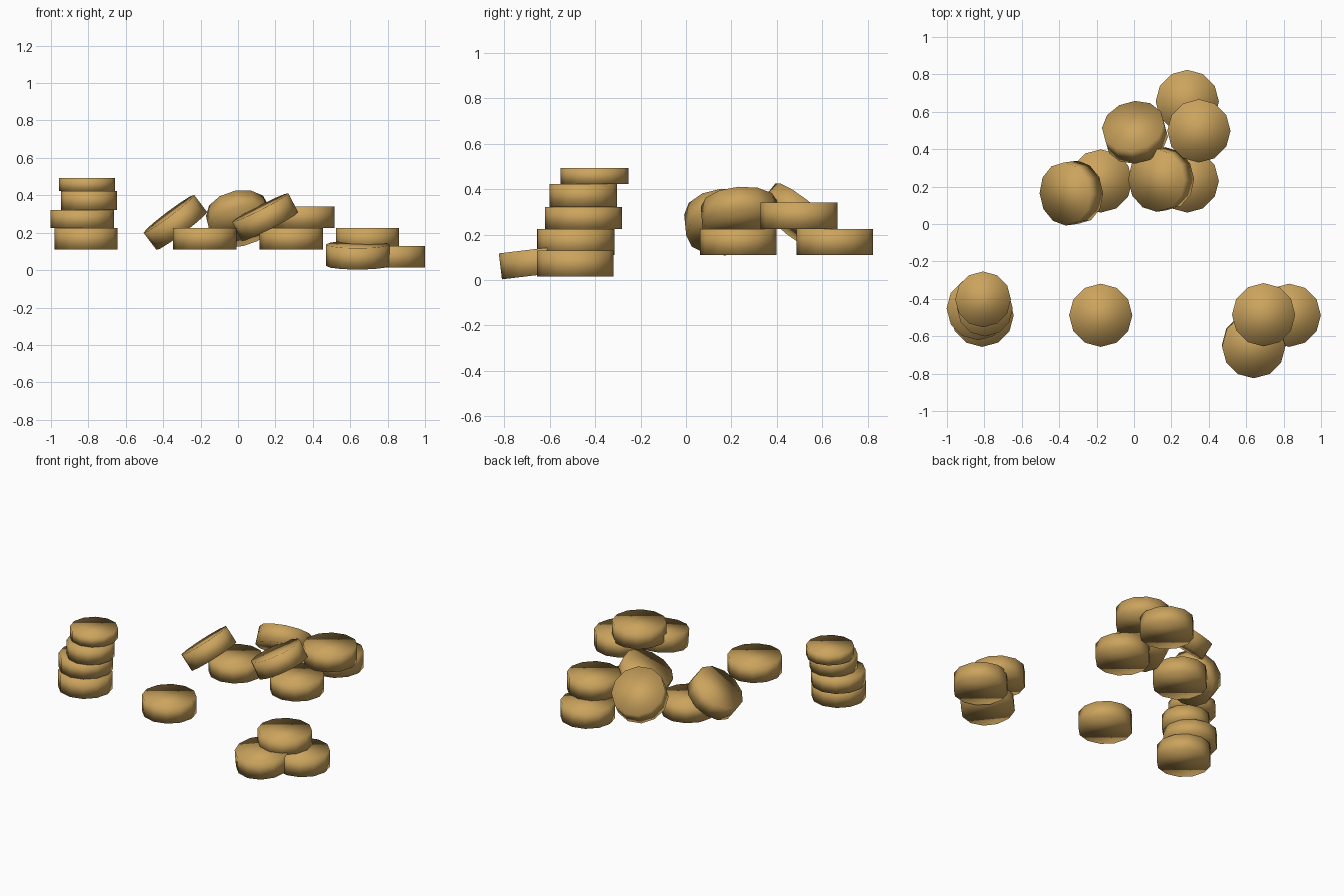
import bpy
from mathutils import Vector

if "Cube" in bpy.data.objects:
    bpy.data.objects.remove(bpy.data.objects["Cube"])

gold = bpy.data.materials.new("tan_gold")
gold.diffuse_color = (0.60, 0.37, 0.11, 1.0)
gold.use_nodes = True
gold.node_tree.nodes["Principled BSDF"].inputs["Base Color"].default_value = gold.diffuse_color

SIDES, RADIUS, HEIGHT = 12, 0.169, 0.115


def coin(name, center, axis=(0, 0, 1), radius=RADIUS, height=HEIGHT):
    """Thick low-sided disc whose flat face points along axis."""
    bpy.ops.mesh.primitive_cylinder_add(
        vertices=SIDES, radius=radius, depth=height, location=center)
    ob = bpy.context.object
    ob.name = name
    ob.rotation_mode = 'QUATERNION'
    ob.rotation_quaternion = Vector((0, 0, 1)).rotation_difference(Vector(axis))
    ob.data.materials.append(gold)
    bpy.ops.object.shade_smooth()
    return ob


# Stacked pile: x, y, bottom, top, radius
stack = [(-0.812, -0.488, 0.11, 0.225, 0.169),
         (-0.833, -0.452, 0.225, 0.322, 0.169),
         (-0.797, -0.452, 0.322, 0.422, 0.149),
         (-0.807, -0.403, 0.422, 0.493, 0.149)]
for i, (x, y, z0, z1, r) in enumerate(stack):
    coin(f"stack_coin_{i + 1}", (x, y, (z0 + z1) / 2), radius=r, height=z1 - z0)

# Single coin lying apart
coin("lone_coin", (-0.178, -0.488, 0.168))

# Low right-hand trio, one leaning slightly forward
coin("trio_leaning_coin", (0.64, -0.65, 0.08), (0, -0.12, 1))
coin("trio_flat_coin", (0.83, -0.488, 0.072))
coin("trio_top_coin", (0.693, -0.485, 0.168))

# Heap at the back: flat coins
coin("heap_left_coin", (-0.178, 0.23, 0.168))
coin("heap_right_coin", (0.285, 0.23, 0.168))
coin("heap_back_coin", (0.285, 0.655, 0.168))
coin("heap_upper_coin", (0.347, 0.498, 0.283))

# Heap at the back: coins leaning on the flat ones
coin("heap_leaning_left_coin", (-0.335, 0.165, 0.255), (-0.60, -0.08, 0.80))
coin("heap_leaning_right_coin", (0.145, 0.238, 0.283), (-0.454, -0.07, 0.89))
coin("heap_leaning_back_coin", (0.005, 0.49, 0.276), (-0.18, 0.617, 0.766))
